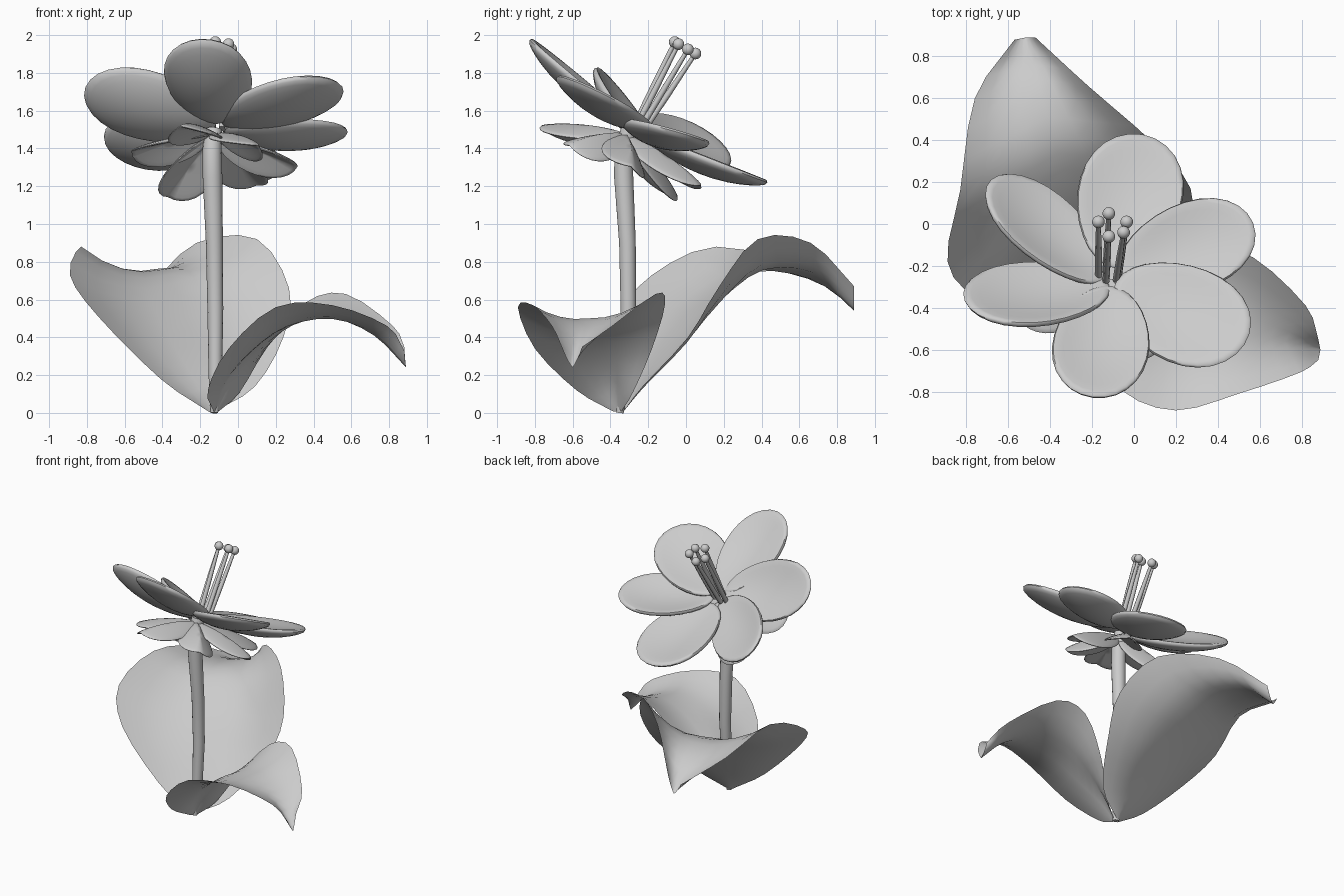
import bpy, math
from mathutils import Vector as V

if "Cube" in bpy.data.objects:
    bpy.data.objects.remove(bpy.data.objects["Cube"])


def mesh_object(name, verts, faces, angle=60):
    me = bpy.data.meshes.new(name)
    me.from_pydata([tuple(v) for v in verts], [], faces)
    me.update()
    ob = bpy.data.objects.new(name, me)
    bpy.context.collection.objects.link(ob)
    bpy.ops.object.select_all(action='DESELECT')
    ob.select_set(True)
    bpy.context.view_layer.objects.active = ob
    bpy.ops.object.shade_smooth_by_angle(angle=math.radians(angle))
    return ob


def blade(name, base, tip, side, half, thick, cup, flare, fold=0.0):
    """Flattened egg-shaped solid with a full rim, running from base to tip."""
    base, tip = V(base), V(tip)
    axis = tip - base
    ln = axis.length / 2
    a = axis.normalized()
    s = V(side)
    s = (s - a * s.dot(a)).normalized()
    n = a.cross(s)
    if n.z < 0:
        n = -n
    mid = (base + tip) / 2
    rings, seg = 14, 28
    verts, faces = [], []

    def point(r, ang, h):
        u, w = r * math.cos(ang), r * math.sin(ang)
        lift = cup * (r * r - 0.6) + fold * (abs(w) - 0.4)
        return mid + a * (u * ln) + s * (w * half * (1 + flare * u)) + n * (h + lift)

    verts.append(point(0, 0, thick))
    for i in range(1, rings):
        c = math.cos(math.pi * i / rings)
        h = math.copysign(abs(c) ** .6, c) if i * 2 != rings else 0
        for j in range(seg):
            verts.append(point(math.sin(math.pi * i / rings), 2 * math.pi * j / seg, thick * h))
    verts.append(point(0, 0, -thick))
    last = len(verts) - 1
    for j in range(seg):
        k = (j + 1) % seg
        faces.append((0, 1 + j, 1 + k))
        for i in range(rings - 2):
            o = 1 + i * seg
            faces.append((o + j, o + seg + j, o + seg + k, o + k))
        o = 1 + (rings - 2) * seg
        faces.append((o + j, last, o + k))
    return mesh_object(name, verts, faces)


def spline(pts, steps):
    """Catmull-Rom samples through the points."""
    p = [V(q) for q in pts]
    p = [2 * p[0] - p[1]] + p + [2 * p[-1] - p[-2]]
    out = []
    for i in range(1, len(p) - 2):
        for k in range(steps):
            t = k / steps
            out.append(0.5 * (2 * p[i] + (p[i + 1] - p[i - 1]) * t
                              + (2 * p[i - 1] - 5 * p[i] + 4 * p[i + 1] - p[i + 2]) * t * t
                              + (3 * p[i] - p[i - 1] - 3 * p[i + 1] + p[i + 2]) * t ** 3))
    return out + [p[-2]]


def leaf(name, left, rib, right, sag):
    """Sheet folded along its midrib, lofted between two edges."""
    rows = list(zip(spline(left, 3), spline(rib, 3), spline(right, 3)))
    n = 4
    verts, faces = [], []
    for l, m, r in rows:
        for i in range(-n, n + 1):
            e = l if i < 0 else r
            t = abs(i) / n
            d = (e - m).length
            verts.append(m.lerp(e, t) - V((0, 0, sag * d * 4 * t * (1 - t))))
    c = 2 * n + 1
    for i in range(len(rows) - 1):
        for j in range(c - 1):
            faces.append((i * c + j, i * c + j + 1, (i + 1) * c + j + 1, (i + 1) * c + j))
    return mesh_object(name, verts, faces, 80)


def tube(name, pts, radii, seg=14):
    pts = [V(p) for p in pts]
    verts, faces = [], []
    for i, (p, r) in enumerate(zip(pts, radii)):
        d = (pts[min(i + 1, len(pts) - 1)] - pts[max(i - 1, 0)]).normalized()
        x = V((0, 1, 0)).cross(d).normalized()
        y = d.cross(x)
        for j in range(seg):
            a = 2 * math.pi * j / seg
            verts.append(p + x * (r * math.cos(a)) + y * (r * math.sin(a)))
    for i in range(len(pts) - 1):
        for j in range(seg):
            k = (j + 1) % seg
            faces.append((i * seg + j, i * seg + k, (i + 1) * seg + k, (i + 1) * seg + j))
    faces += [tuple(reversed(range(seg))), tuple(range(len(verts) - seg, len(verts)))]
    return mesh_object(name, verts, faces, 50)


# Stem
tube("stem", [(-.125, -.35, 0), (-.12, -.325, .2), (-.12, -.305, .55), (-.125, -.31, .9),
              (-.135, -.33, 1.25), (-.137, -.33, 1.4), (-.13, -.3, 1.5)],
     [.02, .036, .042, .045, .052, .05, .045])

# Petals: base, tip, side direction, half width
petals = [
    ((-.09, -.22, 1.45), (.04, .42, 1.20), (.97, -.15, .05), .25),
    ((-.07, -.25, 1.48), (.57, 0, 1.45), (-.3, .92, -.28), .22),
    ((-.08, -.28, 1.51), (.53, -.585, 1.73), (.3, .85, -.37), .25),
    ((-.11, -.31, 1.52), (-.20, -.84, 1.96), (1, -.13, .04), .23),
    ((-.12, -.31, 1.51), (-.81, -.385, 1.71), (.1, .62, -.78), .23),
    ((-.14, -.28, 1.47), (-.69, .20, 1.38), (.6, .65, -.8), .21),
]
for i, (b, t, s, h) in enumerate(petals):
    blade(f"petal_{i + 1}", b, t, s, h, .033, .055, .12)

# Sepals under the petals
up = V((.05, .5, .86))
hub = V((-.13, -.33, 1.46))
sepals = [(-.30, -.77, 1.50), (.10, -.62, 1.40), (.31, -.30, 1.29),
          (.10, .07, 1.19), (-.37, -.06, 1.13), (-.56, -.42, 1.37)]
for i, t in enumerate(sepals):
    d = V(t) - hub
    blade(f"sepal_{i + 1}", hub + d * .02, t, up.cross(d), .13, .014, -.015, .2, -.06)

# Stamens with round anthers
tips = [(-.17, .01), (-.12, .05), (-.035, .01), (-.05, -.04), (-.12, -.06)]
for i, (x, y) in enumerate(tips):
    tip = V((x, y, 1.93 - .55 * y))
    foot = V((-.12 + (x + .1) * .7, -.25 + y * .4, 1.5 - y * .25))
    tube(f"filament_{i + 1}", [foot, foot.lerp(tip, .5), tip], [.017, .016, .011], 8)
    bpy.ops.mesh.primitive_uv_sphere_add(segments=14, ring_count=9, radius=.031, location=tip)
    bpy.context.object.name = f"anther_{i + 1}"
    bpy.ops.object.shade_smooth()

# Leaves
leaf("back_leaf",
     [(-.16, -.37, .01), (-.41, -.38, .18), (-.74, -.35, .51), (-.89, -.18, .73),
      (-.83, .16, .88), (-.76, .60, .77), (-.57, .88, .62)],
     [(-.14, -.33, .01), (-.18, -.20, .22), (-.25, -.02, .44), (-.32, .18, .63),
      (-.39, .42, .76), (-.46, .69, .72), (-.52, .89, .54)],
     [(-.12, -.33, .01), (.09, -.23, .14), (.24, .01, .40), (.27, .17, .66),
      (.10, .38, .92), (-.22, .66, .90), (-.47, .89, .67)], .11)
leaf("front_leaf",
     [(-.13, -.39, .01), (-.16, -.58, .12), (-.05, -.80, .34), (.20, -.89, .56),
      (.50, -.81, .57), (.79, -.71, .46), (.88, -.65, .33)],
     [(-.12, -.36, .01), (-.05, -.39, .18), (.09, -.43, .34), (.27, -.47, .46),
      (.50, -.52, .50), (.72, -.56, .41), (.89, -.60, .24)],
     [(-.10, -.34, .01), (.01, -.28, .11), (.15, -.18, .34), (.35, -.11, .58),
      (.57, -.16, .63), (.82, -.39, .46), (.88, -.55, .35)], .09)
